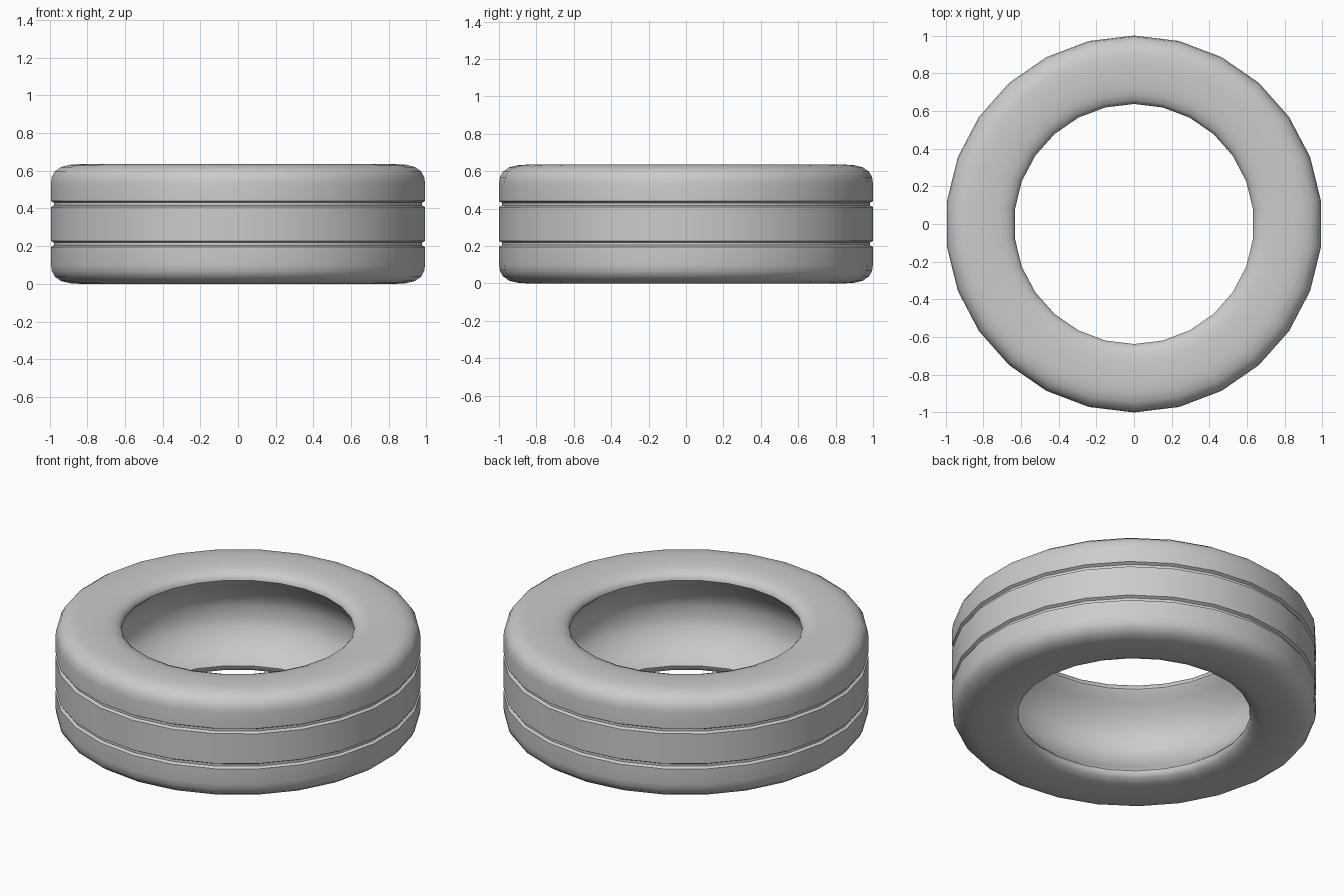
import bpy, bmesh, math

if "Cube" in bpy.data.objects:
    bpy.data.objects.remove(bpy.data.objects["Cube"])

SIDES = 26
MID = 0.3175

# half cross-section (radius, height above the middle plane), tread centre to bead
half = [
    # tread with one groove
    (1.0, 0.090), (0.984, 0.099), (0.984, 0.113), (1.0, 0.122),
    # shoulder
    (1.0, 0.215), (0.995, 0.250), (0.978, 0.280), (0.945, 0.303),
    (0.90, 0.314), (0.85, 0.3175),
    # sidewall dipping to the bead
    (0.78, 0.3165), (0.73, 0.313), (0.69, 0.306), (0.656, 0.292),
    # rounded bead
    (0.641, 0.275), (0.637, 0.258), (0.645, 0.245),
]
# shallow round hollow inside
HOLLOW_R, HOLLOW_Z, STEPS = 0.145, 0.245, 6
for i in range(1, STEPS):
    h = HOLLOW_Z * (1 - i / STEPS)
    half.append((0.645 + HOLLOW_R * (1 - (h / HOLLOW_Z) ** 2), h))
profile = half + [(r, -h) for r, h in reversed(half)]

# revolve the closed cross-section
bm = bmesh.new()
rings = []
for i in range(SIDES):
    a = math.pi / 2 + 2 * math.pi * i / SIDES
    rings.append([bm.verts.new((r * math.cos(a), r * math.sin(a), MID + h)) for r, h in profile])
n = len(profile)
for i in range(SIDES):
    p, q = rings[i], rings[(i + 1) % SIDES]
    for j in range(n):
        k = (j + 1) % n
        bm.faces.new((p[j], q[j], q[k], p[k]))
bmesh.ops.recalc_face_normals(bm, faces=bm.faces)

mesh = bpy.data.meshes.new("tyre")
bm.to_mesh(mesh)
bm.free()
tyre = bpy.data.objects.new("tyre", mesh)
bpy.context.collection.objects.link(tyre)

# smooth rubber, soft grooves, crisp bead edge
bpy.context.view_layer.objects.active = tyre
tyre.select_set(True)
bpy.ops.object.shade_smooth_by_angle(angle=math.radians(40))
